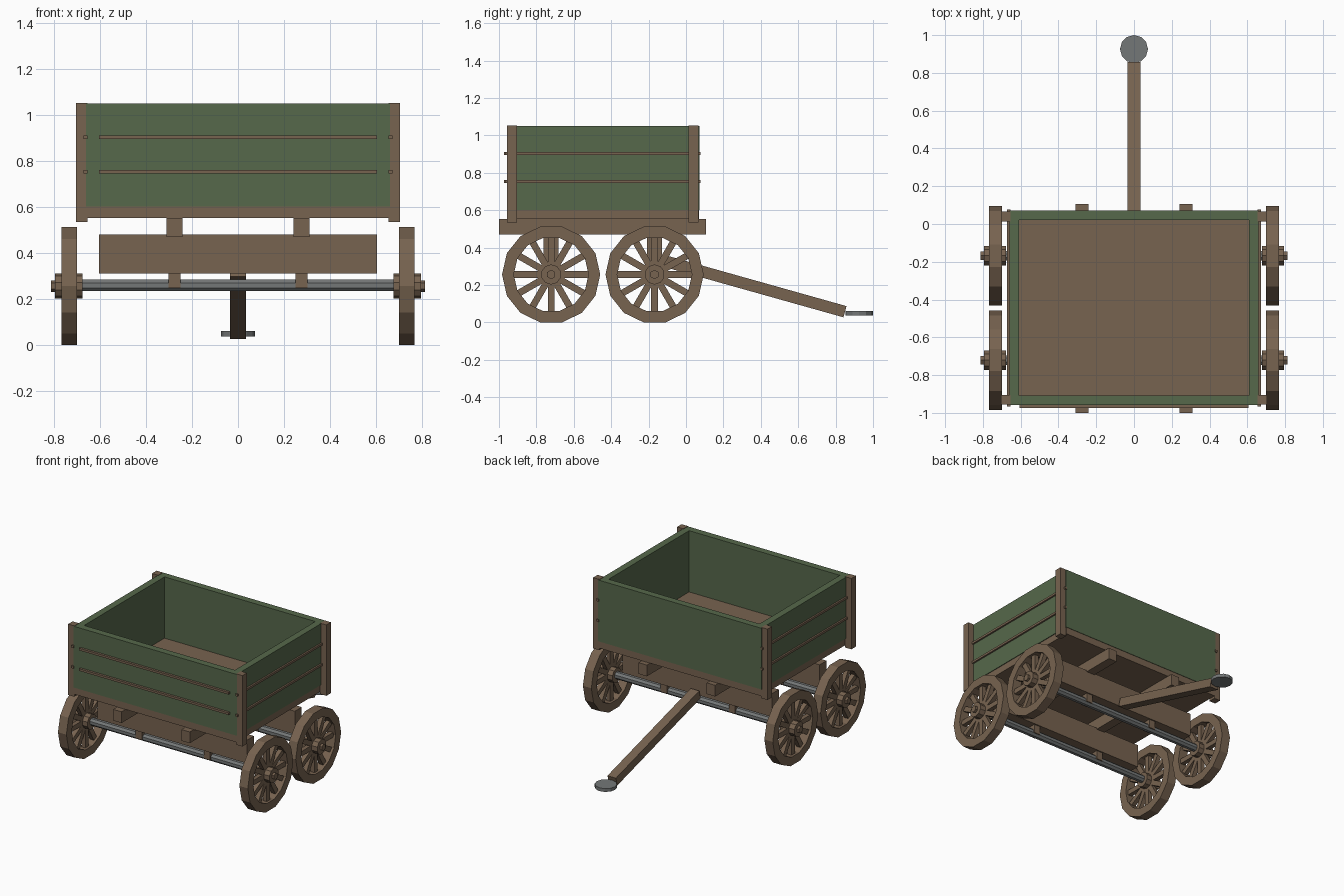
import bpy, bmesh, math
from mathutils import Matrix, Vector

if "Cube" in bpy.data.objects:
    bpy.data.objects.remove(bpy.data.objects["Cube"])


def material(name, col):
    m = bpy.data.materials.new(name)
    m.diffuse_color = (*col, 1)
    m.use_nodes = True
    m.node_tree.nodes["Principled BSDF"].inputs["Base Color"].default_value = m.diffuse_color
    return m


WOOD = material("brown wood", (0.185, 0.125, 0.08))
GREEN = material("green paint", (0.093, 0.138, 0.07))
METAL = material("grey metal", (0.175, 0.185, 0.185))


def finish(bm, name, mat):
    bmesh.ops.recalc_face_normals(bm, faces=bm.faces)
    me = bpy.data.meshes.new(name)
    bm.to_mesh(me)
    bm.free()
    me.materials.append(mat)
    ob = bpy.data.objects.new(name, me)
    bpy.context.collection.objects.link(ob)
    return ob


def add_box(bm, x, y, z, mat=Matrix()):
    c = Vector([(a + b) / 2 for a, b in (x, y, z)])
    s = [abs(b - a) for a, b in (x, y, z)]
    bmesh.ops.create_cube(bm, size=1, matrix=mat @ Matrix.Translation(c) @ Matrix.Diagonal((*s, 1)))


def box(name, x, y, z, mat=WOOD):
    bm = bmesh.new()
    add_box(bm, x, y, z)
    return finish(bm, name, mat)


def add_rod(bm, x0, x1, r, n, y=0, z=0):
    # cylinder along x with a flat on top
    m = (Matrix.Translation(((x0 + x1) / 2, y, z)) @ Matrix.Rotation(math.pi / 2, 4, 'Y')
         @ Matrix.Rotation(math.pi / n, 4, 'Z'))
    bmesh.ops.create_cone(bm, cap_ends=True, segments=n, radius1=r, radius2=r,
                          depth=abs(x1 - x0), matrix=m)


# ---- cargo box ----
Y0, Y1 = -0.957, 0.072
box("floor", (-0.655, 0.655), (Y0 + 0.003, Y1 - 0.003), (0.552, 0.602))
box("front_wall", (-0.66, 0.66), (Y0, Y0 + 0.05), (0.602, 1.05), GREEN)
box("back_wall", (-0.66, 0.66), (Y1 - 0.05, Y1), (0.602, 1.05), GREEN)
for s, side in ((-1, "left"), (1, "right")):
    box(side + "_wall", (s * 0.61, s * 0.66), (Y0 + 0.05, Y1 - 0.05), (0.602, 1.05), GREEN)
    # corner posts
    for y, end in ((Y0 + 0.001, "front"), (0.014, "back")):
        box(f"{side}_{end}_post", (s * 0.655, s * 0.705), (y, y + 0.052), (0.535, 1.053))
    # side slats poke through the posts
    for z in (0.753, 0.903):
        box(side + "_slat", (s * 0.655, s * 0.672), (-0.967, 0.077), (z - 0.008, z + 0.008))
for z in (0.753, 0.903):
    box("front_slat", (-0.605, 0.605), (-0.974, Y0 + 0.01), (z - 0.008, z + 0.008))

# ---- undercarriage ----
CZ, R_AP = 0.256, 0.256
for s in (-1, 1):
    box("frame_beam", (s * 0.242, s * 0.31), (-1.0, 0.106), (0.47, 0.552))


def wheel(name, s, y):
    bm = bmesh.new()
    n = 14
    # rim
    rings = []
    for x, ap in ((0.70, R_AP), (0.768, R_AP), (0.768, 0.195), (0.70, 0.195)):
        r = ap / math.cos(math.pi / n)
        rings.append([bm.verts.new((s * x, y + r * math.sin((2 * i + 1) * math.pi / n),
                                    CZ + r * math.cos((2 * i + 1) * math.pi / n)))
                      for i in range(n)])
    for k in range(4):
        a, b = rings[k], rings[(k + 1) % 4]
        for i in range(n):
            j = (i + 1) % n
            bm.faces.new((a[i], a[j], b[j], b[i]))
    # spokes
    for i in range(12):
        m = Matrix.Translation((0, y, CZ)) @ Matrix.Rotation(i * math.pi / 6, 4, 'X')
        add_box(bm, (s * 0.718, s * 0.75), (-0.018, 0.018), (0.03, 0.205), m)
    # hub and cap
    add_rod(bm, s * 0.677, s * 0.795, 0.054, 10, y, CZ)
    add_rod(bm, s * 0.795, s * 0.812, 0.025, 6, y, CZ)
    return finish(bm, name, WOOD)


for y, end in ((-0.721, "front"), (-0.168, "back")):
    box(end + "_bolster", (-0.605, 0.605), (y - 0.04, y + 0.04), (0.31, 0.48))
    bm = bmesh.new()
    add_rod(bm, -0.70, 0.70, 0.027, 8, y, CZ + 0.003)
    finish(bm, end + "_axle", METAL)
    for s, side in ((-1, "left"), (1, "right")):
        box("axle_bracket", (s * 0.25, s * 0.302), (y - 0.031, y + 0.031), (0.248, 0.312))
        wheel(f"{side}_{end}_wheel", s, y)

# ---- tongue and hitch plate ----
bm = bmesh.new()
tilt = math.atan(0.281)
m = Matrix.Translation((0, 0.85, 0.057)) @ Matrix.Rotation(-tilt, 4, 'X')
add_box(bm, (-0.034, 0.034), (-1.0, 0.0), (-0.031, 0.031), m)
finish(bm, "tongue", WOOD)

bm = bmesh.new()
bmesh.ops.create_cone(bm, cap_ends=True, segments=12, radius1=0.074, radius2=0.074, depth=0.024,
                      matrix=Matrix.Translation((0, 0.926, 0.049)))
finish(bm, "hitch_plate", METAL)
